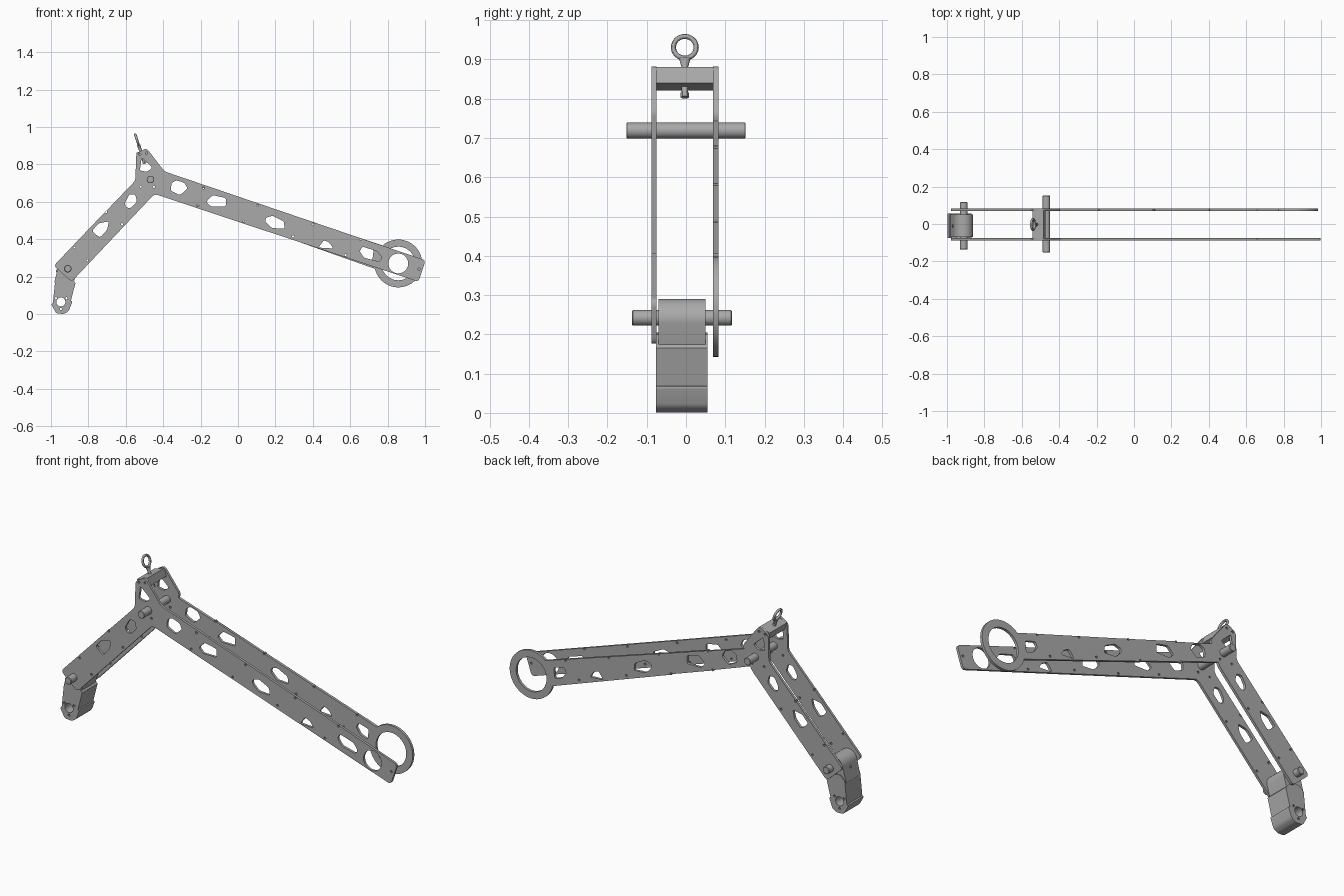
import bpy
import math
from mathutils import Vector

old = bpy.data.objects.get("Cube")
if old:
    bpy.data.objects.remove(old, do_unlink=True)

COLOUR = (0.4, 0.4, 0.4, 1)
metal = bpy.data.materials.new("grey metal")
metal.use_nodes = True
metal.diffuse_color = COLOUR
metal.node_tree.nodes["Principled BSDF"].inputs["Base Color"].default_value = COLOUR

TILT = math.radians(-18)
FRONT = (-0.088, -0.075)
BACK = (0.069, 0.083)


def finish(obj, name):
    obj.name = name
    obj.data.materials.clear()
    obj.data.materials.append(metal)
    bpy.ops.object.select_all(action='DESELECT')
    obj.select_set(True)
    bpy.context.view_layer.objects.active = obj
    bpy.ops.object.shade_smooth_by_angle(angle=math.radians(30))
    return obj


def arc(centre, radius, start=0, end=360, steps=32):
    """Points on an arc, in degrees; a full circle leaves out the last point."""
    full = abs(end - start) == 360
    count = steps if full else steps + 1
    angles = [math.radians(start + (end - start) * i / steps) for i in range(count)]
    return [(centre[0] + radius * math.cos(a), centre[1] + radius * math.sin(a)) for a in angles]


def rounded(points, size, steps=4):
    """Polygon with each corner replaced by a short curve."""
    result = []
    for i, p in enumerate(points):
        p, a, b = Vector(p), Vector(points[i - 1]), Vector(points[(i + 1) % len(points)])
        a = p + (a - p).normalized() * min(size, (a - p).length * 0.4)
        b = p + (b - p).normalized() * min(size, (b - p).length * 0.4)
        for s in range(steps + 1):
            t = s / steps
            result.append(tuple(a * (1 - t) ** 2 + p * 2 * t * (1 - t) + b * t ** 2))
    return result


def plate(name, loops, depth):
    """Filled x-z profile with holes, extruded through a range of y."""
    curve = bpy.data.curves.new(name, 'CURVE')
    curve.dimensions = '2D'
    curve.fill_mode = 'BOTH'
    curve.extrude = (depth[1] - depth[0]) / 2
    for loop in loops:
        spline = curve.splines.new('POLY')
        spline.points.add(len(loop) - 1)
        for point, (x, z) in zip(spline.points, loop):
            point.co = (x, z, 0, 1)
        spline.use_cyclic_u = True
    obj = bpy.data.objects.new(name, curve)
    obj.location.y = sum(depth) / 2
    obj.rotation_euler.x = math.pi / 2
    bpy.context.collection.objects.link(obj)
    bpy.ops.object.select_all(action='DESELECT')
    obj.select_set(True)
    bpy.context.view_layer.objects.active = obj
    bpy.ops.object.convert(target='MESH')
    return finish(bpy.context.view_layer.objects.active, name)


def rod(name, centre, radius, length, rotation, bevel=0, sides=32):
    bpy.ops.mesh.primitive_cylinder_add(vertices=sides, radius=radius, depth=length,
                                        location=centre, rotation=rotation)
    obj = bpy.context.object
    if bevel:
        mod = obj.modifiers.new("Bevel", 'BEVEL')
        mod.width = bevel
    return finish(obj, name)


# Lightening cutouts, shared by both side plates
cutouts = [rounded(shape, 0.01) for shape in (
    [(-.355, .7), (-.33, .715), (-.285, .7), (-.27, .67), (-.31, .635), (-.36, .66)],
    [(-.17, .6), (-.135, .635), (-.065, .62), (-.065, .575), (-.145, .575)],
    [(.15, .515), (.185, .525), (.245, .495), (.25, .455), (.18, .46), (.145, .495)],
    [(.43, .355), (.46, .395), (.49, .38), (.51, .35)],
    [(-.605, .595), (-.58, .64), (-.55, .64), (-.54, .6), (-.575, .565), (-.6, .57)],
    [(-.78, .445), (-.745, .485), (-.69, .495), (-.7, .45), (-.735, .41), (-.755, .42)],
    [(-.515, .835), (-.457, .783), (-.485, .76), (-.525, .767)],
)]

# Small fastener holes along the edges
for spot in ((-.185, .675), (-.215, .58), (.105, .58), (.03, .495), (.4, .482), (.295, .415),
             (.655, .4), (.575, .315), (-.705, .545), (-.62, .48), (-.875, .355), (-.805, .285),
             (-.52, .68), (-.45, .68), (-.49, .86), (-.525, .853)):
    cutouts.append(arc(spot, 0.006, steps=10))

# Front side plate with a square end and a round window
HUB = (0.857, 0.27)
left_part = [(-.446, .642), (-.89, .172), (-.985, .258), (-.548, .714), (-.545, .855),
             (-.49, .888), (-.393, .762)]
front_outline = rounded(left_part + [(1.003, .287), (.965, .172)], 0.02)
long_slot = rounded([(.65, .335), (.665, .36), (.745, .335), (.77, .3), (.755, .28),
                     (.675, .3)], 0.01)
plate("front_side_plate", [front_outline, arc(HUB, 0.053), long_slot,
                           arc((.968, .24), 0.006, steps=10)] + cutouts, FRONT)

# Back side plate ending in a ring
back_outline = rounded(left_part, 0.02) + arc(HUB, 0.128, 131, -167, 48)
short_slot = rounded([(.65, .335), (.665, .36), (.725, .342), (.718, .285), (.675, .3)], 0.01)
plate("back_side_plate", [back_outline, arc(HUB, 0.09, steps=40), short_slot] + cutouts, BACK)

# Cross shafts
ACROSS = (math.pi / 2, 0, 0)
rod("upper_shaft", (-.468, 0, .719), 0.02, 0.304, ACROSS, 0.002)
rod("lower_shaft", (-.91, -.01, .242), 0.02, 0.255, ACROSS, 0.003)

# Foot: narrow rounded upper part and wider lower part with an axle hole
AXLE = (-.947, .064)
foot_holes = [arc(AXLE, 0.024)] + [
    arc((AXLE[0] + dx, AXLE[1] + dz), 0.006, steps=10)
    for dx, dz in ((-.026, .02), (.03, .02), (0, -.038))]
sole = rounded([(-1.0, .055), (-.972, .003), (-.93, 0), (-.905, .015), (-.884, .07)], 0.01)
plate("foot_upper", [arc((-.912, .238), 0.052, -10, 170, 24)
                     + [(-.982, .17), (-.884, .15)]], (-0.07, 0.05))
plate("foot_lower", [sole + [(-.869, .165), (-.9, .2), (-.95, .205), (-.977, .18)]] + foot_holes,
      (-0.076, 0.055))
rod("foot_screw", (-.966, -.01, .23), 0.008, 0.012, (0, math.pi / 2, 0), 0.003, 12)

# Top block joining the plates
bpy.ops.mesh.primitive_cube_add(size=1, location=(-.508, -.003, .851), rotation=(0, TILT, 0))
bpy.context.object.scale = (0.062, 0.146, 0.042)
finish(bpy.context.object, "top_block")

# Eye bolt through the block
eye = Vector((-.54, -.003, .931))
axis = Vector((math.sin(TILT), 0, math.cos(TILT)))
ring_rotation = (0, TILT + math.pi / 2, 0)
bpy.ops.mesh.primitive_torus_add(major_radius=0.029, minor_radius=0.0065, major_segments=32,
                                 minor_segments=12, location=eye, rotation=ring_rotation)
finish(bpy.context.object, "eye_ring")
rod("eye_shank", eye - axis * 0.08, 0.008, 0.1, (0, TILT, 0), sides=16)
bpy.ops.mesh.primitive_cone_add(vertices=16, radius1=0.009, radius2=0.015, depth=0.022,
                                location=eye - axis * 0.04, rotation=(0, TILT, 0))
bpy.context.object.scale.x = 0.7
finish(bpy.context.object, "eye_neck")
rod("eye_nut", eye - axis * 0.128, 0.011, 0.012, (0, TILT, 0), sides=6)
